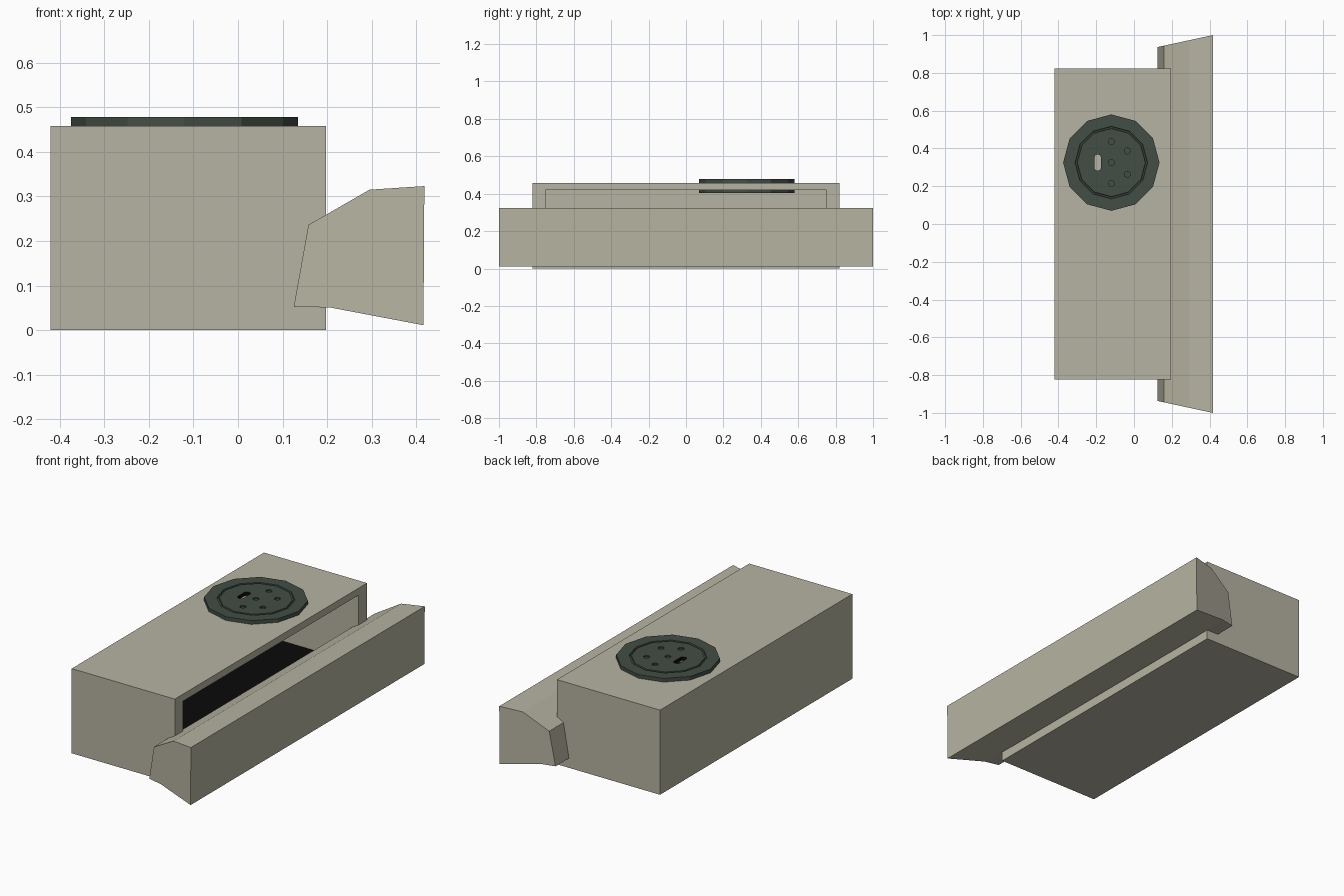
import bpy, bmesh
from math import sin, cos, radians

if "Cube" in bpy.data.objects:
    bpy.data.objects.remove(bpy.data.objects["Cube"])


def material(name, rgb):
    m = bpy.data.materials.new(name)
    m.diffuse_color = (*rgb, 1)
    m.use_nodes = True
    m.node_tree.nodes["Principled BSDF"].inputs["Base Color"].default_value = m.diffuse_color
    return m


CONCRETE = material("concrete", (0.47, 0.455, 0.36))
IRON = material("iron", (0.055, 0.075, 0.06))
BLACK = material("black", (0.003, 0.003, 0.003))


def add_object(name, bm, *mats):
    bmesh.ops.recalc_face_normals(bm, faces=bm.faces)
    mesh = bpy.data.meshes.new(name)
    bm.to_mesh(mesh)
    bm.free()
    for m in mats:
        mesh.materials.append(m)
    ob = bpy.data.objects.new(name, mesh)
    bpy.context.collection.objects.link(ob)
    return ob


def loft(bm, rings):
    """Skin a list of equal-length closed rings and cap both ends."""
    vs = [[bm.verts.new(p) for p in r] for r in rings]
    n = len(vs[0])
    for a, b in zip(vs, vs[1:]):
        for i in range(n):
            bm.faces.new((a[i], a[(i + 1) % n], b[(i + 1) % n], b[i]))
    bm.faces.new(vs[0])
    return bm.faces.new(vs[-1])


def circle(cx, cy, r, z, n):
    return [(cx + r * cos(radians(360 * i / n)), cy + r * sin(radians(360 * i / n)), z) for i in range(n)]


def rect_x(x, y0, y1, z0, z1):
    return [(x, y0, z0), (x, y1, z0), (x, y1, z1), (x, y0, z1)]


# Hollow catch basin: outer box, mouth in the +x side, cavity behind it
bm = bmesh.new()
loft(bm, [rect_x(-0.42, -0.822, 0.822, 0, 0.458),
          rect_x(0.197, -0.822, 0.822, 0, 0.458),
          rect_x(0.197, -0.75, 0.75, 0.05, 0.42),
          rect_x(-0.35, -0.75, 0.75, 0.05, 0.42)])
# Dark cavity floor
for f in bm.faces:
    if all(abs(v.co.z - 0.05) < 1e-5 for v in f.verts):
        f.material_index = 1
add_object("catch_basin", bm, CONCRETE, BLACK)

# Gutter apron: cross-section with slanted ends
profile = [(0.125, 0.052), (0.158, 0.236), (0.295, 0.315),
           (0.418, 0.323), (0.416, 0.011), (0.205, 0.051)]
bm = bmesh.new()
loft(bm, [[(x, s * (0.937 + 0.063 * (x - 0.125) / 0.293), z) for x, z in profile] for s in (-1, 1)])
add_object("gutter_apron", bm, CONCRETE)

# Twelve-sided cover with a ring groove
CX, CY, TOP = -0.12, 0.325, 0.478
bm = bmesh.new()
loft(bm, [circle(CX, CY, r, z, 12) for r, z in
          [(0.255, 0.405), (0.255, TOP), (0.192, TOP), (0.190, TOP - 0.008),
           (0.182, TOP - 0.008), (0.180, TOP)]])
cover = add_object("manhole_cover", bm, IRON, BLACK)

# Round vent recesses and the lifting slot
bm = bmesh.new()
for dx, dy in [(0, 0), (0, 0.111), (0, -0.111), (0.085, 0.062), (0.085, -0.062)]:
    loft(bm, [circle(CX + dx, CY + dy, 0.016, z, 10) for z in (TOP - 0.008, TOP + 0.02)])
vents = add_object("vent_cutter", bm, IRON)

bm = bmesh.new()
slot = [(x, y + (0.025 if i <= 6 else -0.025)) for i, (x, y, _) in
        enumerate(circle(CX - 0.072, CY, 0.018, 0, 13))]
loft(bm, [[(x, y, z) for x, y in slot] for z in (TOP - 0.02, TOP + 0.02)])
lift = add_object("slot_cutter", bm, BLACK)

bpy.context.view_layer.objects.active = cover
for cutter in (vents, lift):
    mod = cover.modifiers.new("cut", 'BOOLEAN')
    mod.operation = 'DIFFERENCE'
    mod.solver = 'EXACT'
    mod.material_mode = 'TRANSFER'
    mod.object = cutter
    bpy.ops.object.modifier_apply(modifier=mod.name)
    bpy.data.objects.remove(cutter)
